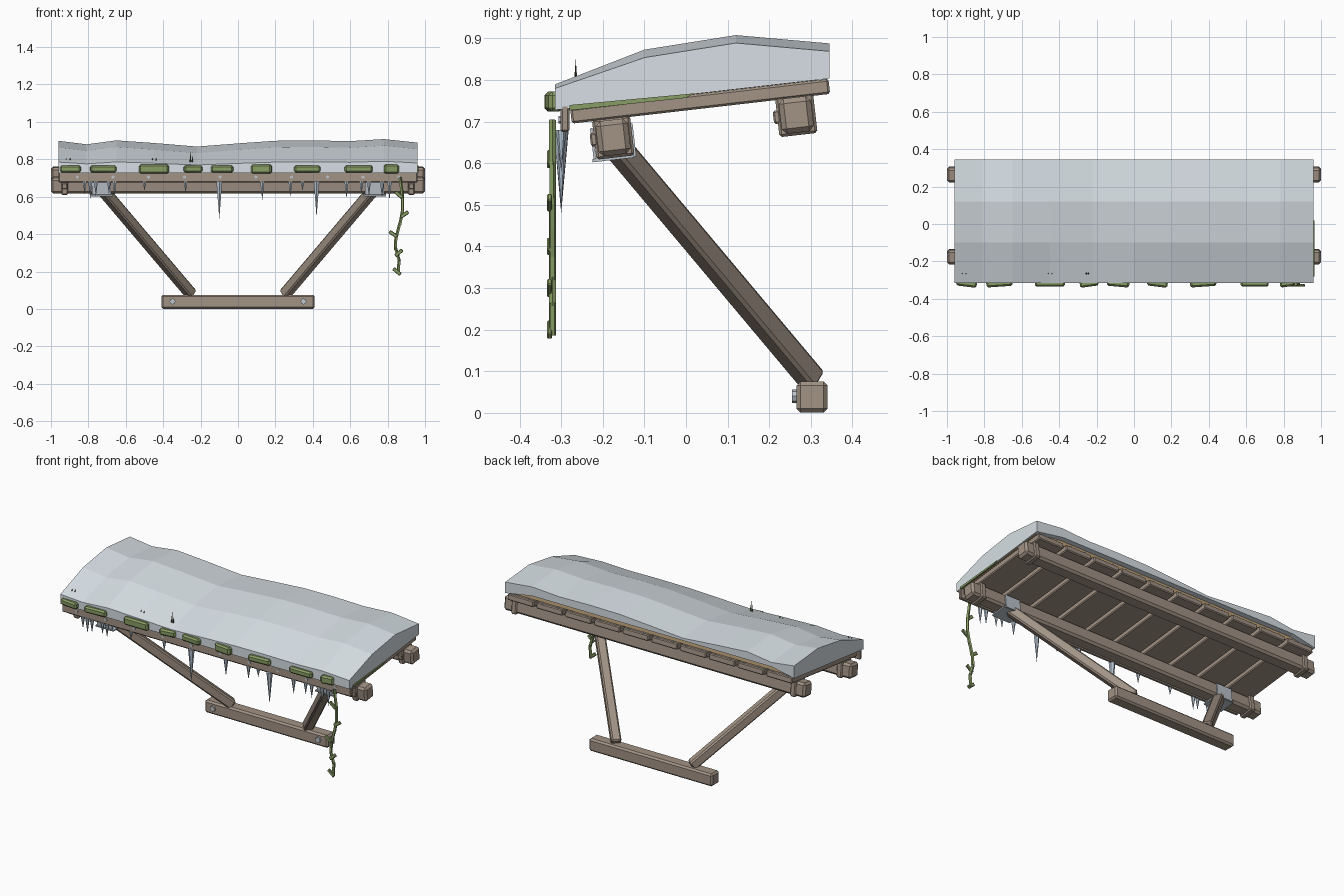
import bpy, bmesh, math
from mathutils import Vector, Matrix

cube = bpy.data.objects.get("Cube")
if cube:
    bpy.data.objects.remove(cube, do_unlink=True)


def material(name, rgb):
    m = bpy.data.materials.new(name)
    m.use_nodes = True
    m.diffuse_color = (*rgb, 1)
    m.node_tree.nodes["Principled BSDF"].inputs["Base Color"].default_value = (*rgb, 1)
    return m


WOOD = material("weathered wood", (0.36, 0.29, 0.235))
TAN = material("pale board", (0.52, 0.36, 0.19))
SNOW = material("snow", (0.68, 0.74, 0.78))
ICE = material("ice", (0.48, 0.57, 0.66))
METAL = material("metal", (0.5, 0.55, 0.6))
MOSS = material("moss", (0.25, 0.34, 0.13))
GRASS = material("dry grass", (0.09, 0.11, 0.05))
TILT = math.atan(0.115)
ROLL = Matrix.Rotation(TILT, 4, "X")


def finish(name, bm, mat):
    bmesh.ops.recalc_face_normals(bm, faces=bm.faces[:])
    me = bpy.data.meshes.new(name)
    bm.to_mesh(me)
    bm.free()
    me.materials.append(mat)
    ob = bpy.data.objects.new(name, me)
    bpy.context.collection.objects.link(ob)
    return ob


def box(name, centre, size, mat, rot=None, bevel=0.0):
    bm = bmesh.new()
    bmesh.ops.create_cube(bm, size=1)
    bmesh.ops.scale(bm, vec=size, verts=bm.verts)
    if bevel:
        bmesh.ops.bevel(bm, geom=bm.edges[:], offset=bevel, segments=1, affect="EDGES")
    bm.transform(Matrix.Translation(centre) @ (rot or Matrix()))
    return finish(name, bm, mat)


def cone(name, base, tip, r1, r2, mat, sides=6):
    base, tip = Vector(base), Vector(tip)
    d = tip - base
    bm = bmesh.new()
    bmesh.ops.create_cone(bm, cap_ends=True, segments=sides, radius1=r1, radius2=r2, depth=d.length)
    bm.transform(Matrix.Translation((base + tip) / 2) @ d.to_track_quat("Z", "Y").to_matrix().to_4x4())
    return finish(name, bm, mat)


def deck_z(y):
    return 0.764 + 0.115 * y


# Long beams with collars and pegs near the ends
for label, y, z in (("front", -0.175, 0.662), ("rear", 0.265, 0.716)):
    box(label + "_beam", (0, y, z), (2, 0.078, 0.085), WOOD, ROLL, 0.012)
    for s in (-1, 1):
        box(label + "_collar", (s * 0.927, y, z), (0.035, 0.092, 0.097), WOOD, ROLL, 0.006)
        box(label + "_peg", (s * 0.927, y - 0.045, z - 0.005), (0.03, 0.02, 0.032), WOOD, ROLL, 0.004)

# Wall beam and diagonal braces
box("wall_beam", (0, 0.303, 0.038), (0.82, 0.075, 0.075), WOOD, bevel=0.01)
for s in (-1, 1):
    top, foot = Vector((s * 0.735, -0.175, 0.65)), Vector((s * 0.25, 0.305, 0.078))
    d = top - foot
    box("brace", (top + foot) / 2, (0.055, 0.055, d.length), WOOD,
        d.to_track_quat("Z", "Y").to_matrix().to_4x4(), 0.008)
    cone("wall_bolt", (s * 0.35, 0.27, 0.04), (s * 0.35, 0.255, 0.04), 0.016, 0.016, METAL, 8)
    cone("beam_bolt", (s * 0.73, -0.21, 0.655), (s * 0.73, -0.225, 0.655), 0.015, 0.015, METAL, 8)
    # Saddle bracket under the front beam
    box("bracket_base", (s * 0.73, -0.175, 0.612), (0.12, 0.1, 0.008), METAL, ROLL)
    for dy in (-0.048, 0.048):
        box("bracket_side", (s * 0.73, -0.175 + dy, 0.65 + 0.115 * dy), (0.1, 0.006, 0.08), METAL, ROLL)

# Deck planks with nails at both ends
COUNT, PITCH = 10, 0.191
for i in range(COUNT):
    x = (i - (COUNT - 1) / 2) * PITCH
    box("plank", (x, 0.034, deck_z(0.034) - 0.019), (0.172, 0.625, 0.036), WOOD, ROLL, 0.005)
    cone("front_nail", (x, -0.298, 0.705), (x, -0.306, 0.705), 0.009, 0.009, METAL)
    for dx in (-0.05, 0.05):
        y = 0.333
        cone("rear_nail", (x + dx, y, deck_z(y) - 0.005), (x + dx, y, deck_z(y) + 0.003), 0.007, 0.007, METAL)

# Front fascia and pale underlay board
box("fascia", (0, -0.291, 0.708), (1.92, 0.022, 0.066), WOOD, bevel=0.005)
box("underlay", (0, 0.02, deck_z(0.02) + 0.017), (1.9, 0.6, 0.035), TAN, ROLL)

# Faceted snow blanket: height profile along the slope, rippled along the length
PROFILE = [(-0.315, 0.782), (-0.1, 0.858), (0.12, 0.893), (0.345, 0.873)]
RIPPLE = [(-0.96, 0.006), (-0.81, -0.013), (-0.65, 0.008), (-0.45, -0.006), (-0.22, -0.025), (0, -0.008),
          (0.2, 0.006), (0.4, 0.008), (0.6, 0.004), (0.78, 0.015), (0.96, -0.004)]
bm = bmesh.new()
rings = []
for i, (x, h) in enumerate(RIPPLE):
    end = i in (0, len(RIPPLE) - 1)
    upper = [(y, z + h * (0.5 if k == 0 else 1)) for k, (y, z) in enumerate(PROFILE)]
    lip = 0.0 if end else 0.03
    lower = [(0.345, deck_z(0.345) + lip), (0.31, deck_z(0.31) + lip), (-0.315, 0.728)]
    rings.append([bm.verts.new((x, y, z)) for y, z in upper + lower])
for a, b in zip(rings, rings[1:]):
    for k in range(len(a)):
        n = (k + 1) % len(a)
        bm.faces.new((a[k], a[n], b[n], b[k]))
bm.faces.new(rings[0])
bm.faces.new(rings[-1])
finish("snow_blanket", bm, SNOW)

# Moss clumps along the front edge, and a strip along the left side
MOSS_SPANS = [(-0.95, -0.84), (-0.79, -0.65), (-0.53, -0.37), (-0.29, -0.19), (-0.145, -0.025),
              (0.07, 0.18), (0.3, 0.44), (0.57, 0.72), (0.78, 0.86)]
for i, (a, b) in enumerate(MOSS_SPANS):
    turn = Matrix.Rotation(math.radians((-7, 4, 0, 8, -5)[i % 5]), 4, "Z")
    tall = 0.038 + 0.01 * (i % 3 == 2)
    box("moss_clump", ((a + b) / 2, -0.318, 0.748), (b - a, 0.034, tall), MOSS, turn, 0.009)
bm = bmesh.new()
strip = [(-0.28, 0.727), (0.0, 0.757), (0.02, 0.768), (-0.28, 0.74)]
face = bm.faces.new([bm.verts.new((0.957, y, z)) for y, z in strip])
new = bmesh.ops.extrude_face_region(bm, geom=[face])["geom"]
bmesh.ops.translate(bm, vec=(0.008, 0, 0), verts=[v for v in new if isinstance(v, bmesh.types.BMVert)])
finish("side_moss", bm, MOSS)

# Icicles below the fascia
ICICLES = [(-0.82, 0.61), (-0.79, 0.59), (-0.76, 0.6), (-0.69, 0.61), (-0.66, 0.6), (-0.5, 0.63), (-0.28, 0.62),
           (-0.1, 0.48), (0.13, 0.58), (0.28, 0.6), (0.345, 0.63), (0.42, 0.49), (0.58, 0.59), (0.66, 0.61),
           (0.7, 0.6), (0.77, 0.59), (0.81, 0.58)]
for x, z in ICICLES:
    cone("icicle", (x, -0.3, 0.68), (x, -0.3, z), 0.008 + 0.05 * (0.68 - z), 0.0, ICE)

# Hanging vine with stubby leaves
PATH = [(0.865, 0.7), (0.88, 0.6), (0.88, 0.52), (0.865, 0.45), (0.845, 0.38), (0.842, 0.32), (0.862, 0.26), (0.857, 0.19)]
for (x1, z1), (x2, z2) in zip(PATH, PATH[1:]):
    cone("vine_stem", (x1, -0.321, z1 + 0.004), (x2, -0.321, z2 - 0.004), 0.009, 0.009, MOSS, 5)
for x, z, angle in ((0.86, 0.61, 40), (0.89, 0.505, -35), (0.83, 0.4, 35), (0.86, 0.3, -40), (0.85, 0.2, 40)):
    box("vine_leaf", (x, -0.328, z), (0.05, 0.012, 0.02), MOSS, Matrix.Rotation(math.radians(angle), 4, "Y"), 0.003)

# Dry grass blades poking through the snow
for x, h in ((-0.92, 0.02), (-0.9, 0.02), (-0.46, 0.02), (-0.44, 0.02), (-0.255, 0.06), (-0.245, 0.03)):
    cone("grass_blade", (x, -0.265, 0.785), (x + 0.004, -0.265, 0.79 + h), 0.005, 0.0, GRASS, 4)
